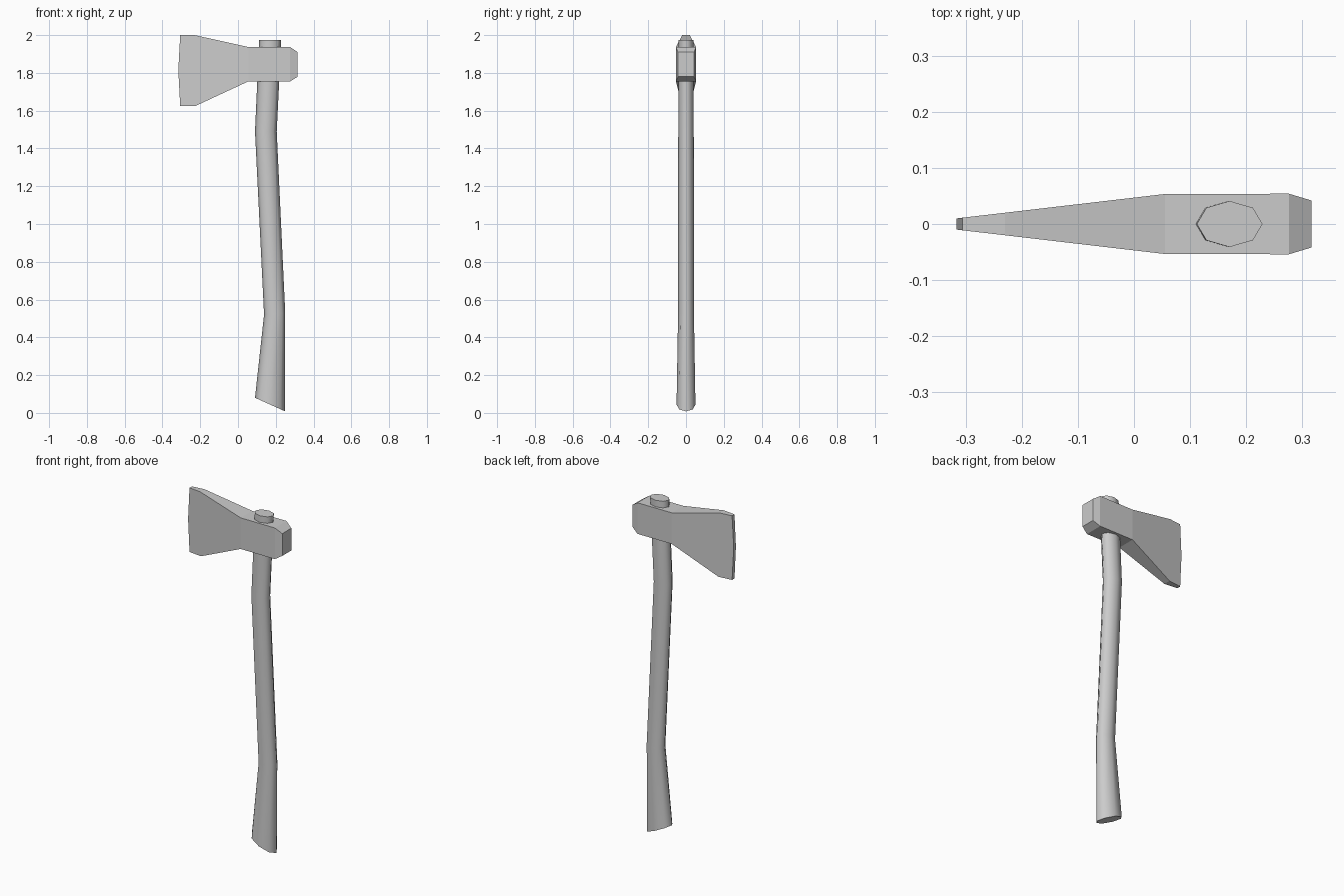
import bpy
import bmesh
from math import cos, sin, tau

cube = bpy.data.objects.get("Cube")
if cube:
    bpy.data.objects.remove(cube, do_unlink=True)

# One plain grey for everything
grey = bpy.data.materials.new("light_grey")
grey.use_nodes = True
colour = (0.6, 0.6, 0.6, 1)
grey.diffuse_color = colour
grey.node_tree.nodes["Principled BSDF"].inputs["Base Color"].default_value = colour


def finish(bm, name):
    bmesh.ops.recalc_face_normals(bm, faces=bm.faces)
    mesh = bpy.data.meshes.new(name)
    bm.to_mesh(mesh)
    bm.free()
    mesh.materials.append(grey)
    obj = bpy.data.objects.new(name, mesh)
    bpy.context.collection.objects.link(obj)
    return obj


# Handle: eight-sided oval rings lofted upward, with a slanted butt
def build_handle():
    sides = 8
    # left x, left z, right x, right z, half depth
    stations = [
        (0.09, 0.08, 0.25, 0.008, 0.05),
        (0.138, 0.52, 0.25, 0.53, 0.042),
        (0.09, 1.49, 0.205, 1.49, 0.041),
        (0.112, 1.975, 0.229, 1.975, 0.041),
    ]
    bm = bmesh.new()
    rings = []
    for xl, zl, xr, zr, depth in stations:
        ring = []
        for i in range(sides):
            angle = tau * i / sides
            t = (1 + cos(angle)) / 2
            ring.append(bm.verts.new((xl + (xr - xl) * t, depth * sin(angle), zl + (zr - zl) * t)))
        rings.append(ring)
    for low, high in zip(rings, rings[1:]):
        for i in range(sides):
            j = (i + 1) % sides
            bm.faces.new((low[i], low[j], high[j], high[i])).smooth = True
    for ring in (rings[0], rings[-1]):
        cap = bm.faces.new(ring)
        for edge in cap.edges:
            edge.smooth = False
    finish(bm, "handle")


# Axe head: poll, eye block and tapering blade from one outline
def half_width(x):
    if x > 0.276:
        return 0.042
    return 0.054 - 0.117 * max(0, 0.06 - x)


def build_head():
    outline = [
        (0.316, 1.91), (0.276, 1.937), (0.055, 1.937), (-0.23, 2.0), (-0.306, 2.0),
        (-0.316, 1.815),
        (-0.306, 1.625), (-0.225, 1.625), (0.055, 1.755), (0.276, 1.755), (0.316, 1.78),
    ]
    panels = [(0, 1, 9, 10), (1, 2, 8, 9), (2, 3, 4, 5, 6, 7, 8)]
    bm = bmesh.new()
    walls = []
    for side in (-1, 1):
        wall = [bm.verts.new((x, side * half_width(x), z)) for x, z in outline]
        for panel in panels:
            bm.faces.new([wall[i] for i in panel])
        walls.append(wall)
    front, back = walls
    count = len(outline)
    for i in range(count):
        j = (i + 1) % count
        bm.faces.new((front[i], front[j], back[j], back[i]))
    finish(bm, "axe_head")


build_handle()
build_head()
